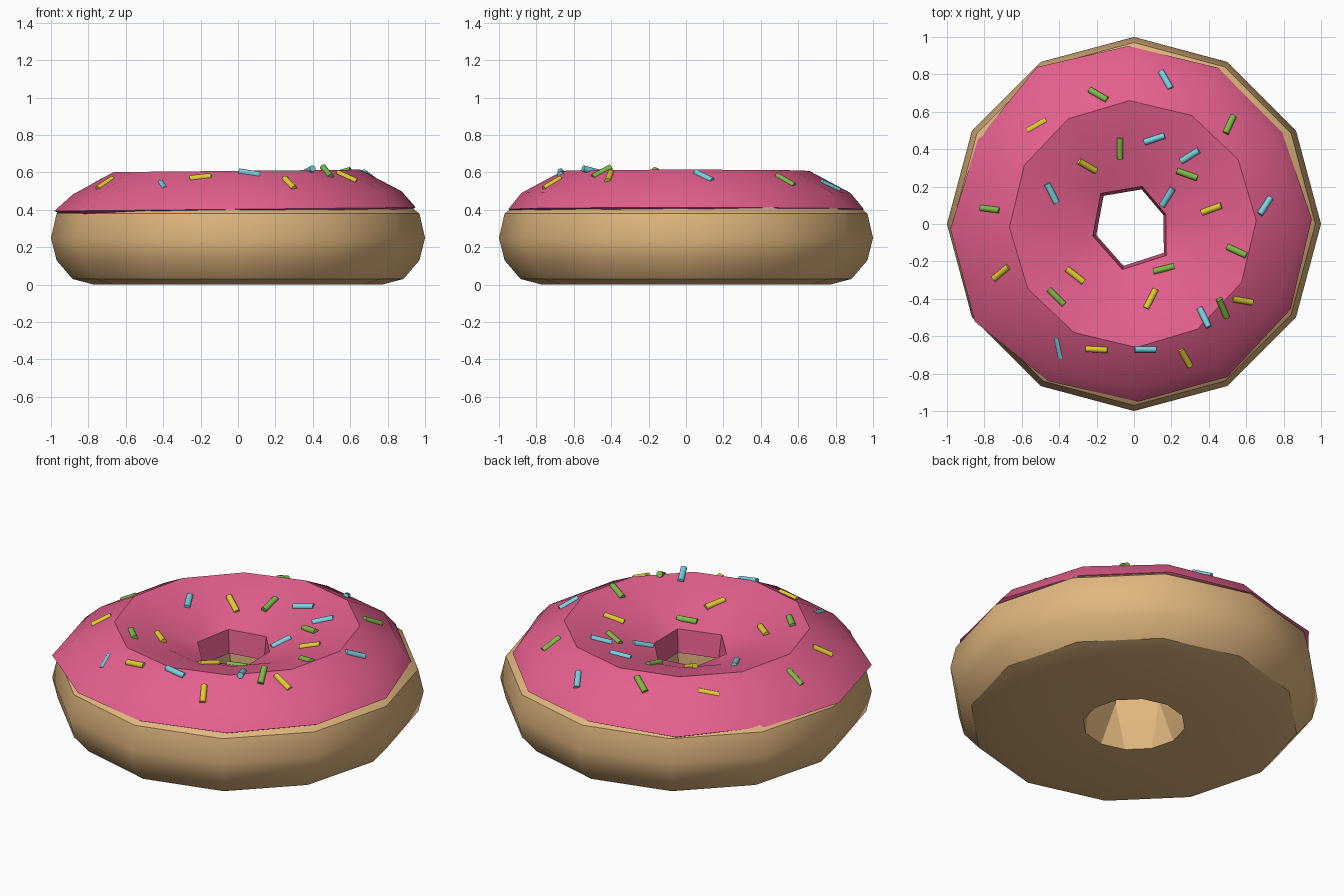
import bpy, bmesh
from math import radians, cos, sin
from mathutils import Vector, Matrix
from mathutils.bvhtree import BVHTree

cube = bpy.data.objects.get("Cube")
if cube:
    bpy.data.objects.remove(cube, do_unlink=True)

SIDES = 12


def material(name, colour):
    mat = bpy.data.materials.new(name)
    mat.use_nodes = True
    mat.diffuse_color = (*colour, 1)
    shader = next(n for n in mat.node_tree.nodes if n.type == "BSDF_PRINCIPLED")
    shader.inputs["Base Color"].default_value = (*colour, 1)
    shader.inputs["Roughness"].default_value = 0.7
    return mat


def add_object(name, bm, mat):
    mesh = bpy.data.meshes.new(name)
    bm.to_mesh(mesh)
    mesh.materials.append(mat)
    obj = bpy.data.objects.new(name, mesh)
    bpy.context.collection.objects.link(obj)
    bpy.ops.object.select_all(action="DESELECT")
    obj.select_set(True)
    bpy.context.view_layer.objects.active = obj
    bpy.ops.object.shade_smooth_by_angle(angle=radians(30))


def ring_solid(profile, turn=0):
    """Closed ring from (radius, height, is_hexagon) rows; hexagon rows pair up
    neighbouring corners so the hole has half as many sides."""
    bm = bmesh.new()
    rings = []
    for radius, height, hexagon in profile:
        ring = []
        for k in range(SIDES):
            step = k - k % 2 + 0.5 if hexagon else k
            a = radians(turn + step * 360 / SIDES)
            r = radius[k] if isinstance(radius, list) else radius
            ring.append(bm.verts.new((r * cos(a), r * sin(a), height)))
        rings.append(ring)
    for low, high in zip(rings, rings[1:] + rings[:1]):
        for k in range(SIDES):
            n = (k + 1) % SIDES
            bm.faces.new((low[k], low[n], high[n], high[k]))
    bmesh.ops.remove_doubles(bm, verts=bm.verts, dist=0.0001)
    bmesh.ops.recalc_face_normals(bm, faces=bm.faces)
    return bm


dough_mat = material("baked dough", (0.75, 0.47, 0.21))
icing_mat = material("pink icing", (0.78, 0.115, 0.27))
sprinkle_mats = {
    "blue": material("sky blue", (0.19, 0.64, 0.75)),
    "yellow": material("yellow", (0.75, 0.61, 0.03)),
    "green": material("leaf green", (0.21, 0.49, 0.06)),
}

# Dough ring with a flat base
dough = ring_solid([
    (0.275, 0, False), (0.77, 0, False), (0.885, 0.03, False),
    (0.97, 0.13, False), (1, 0.25, False), (0.97, 0.38, False),
    (0.89, 0.44, False), (0.82, 0.47, False), (0.6, 0.55, False),
    (0.34, 0.45, False), (0.25, 0.39, True), (0.235, 0.25, True),
])
add_object("dough", dough, dough_mat)

# Icing cap with an uneven lip and hole, tilted slightly
lip = [0.955, 0.935, 0.95, 0.952, 0.985, 0.945, 0.978, 0.995, 0.955, 0.95, 0.96, 0.957]
rim = [r for r in (0.182, 0.207, 0.238, 0.225, 0.25, 0.244) for _ in range(2)]
icing = ring_solid([
    ([r - 0.035 for r in lip], 0.385, False), (lip, 0.403, False), (0.88, 0.49, False),
    (0.66, 0.608, False), (0.42, 0.55, False), (rim, 0.468, True),
    ([r * 0.92 for r in rim], 0.335, True), (0.27, 0.35, True), (0.35, 0.42, False),
    (0.6, 0.5, False),
], turn=1.6)
bmesh.ops.transform(icing, verts=icing.verts, matrix=Matrix.Rotation(-0.01, 4, "Y"))
add_object("icing", icing, icing_mat)

# Sprinkles: x, y, heading in degrees and, for sunken ones, depth below the icing
SPRINKLES = {
    "blue": [(.17, .77, -60), (.11, .455, 18), (.3, .365, 32), (-.44, .165, -63),
             (.18, .145, 58), (.7, .095, 57), (.375, -.5, -64), (-.405, -.665, -78, .012),
             (.06, -.67, 0)],
    "yellow": [(-.52, .53, 30, .01), (-.25, .31, -30), (.415, .08, 20), (-.71, -.26, 40),
               (-.315, -.275, -38), (.09, -.4, 63), (.58, -.41, -10), (-.2, -.67, -3),
               (.275, -.715, -60)],
    "green": [(-.19, .69, -30), (.51, .53, 65), (-.075, .405, 90), (.285, .265, -20),
              (-.77, .08, -8, .005), (.55, -.145, -25), (.16, -.24, 14), (-.415, -.39, -45),
              (.475, -.45, -67)],
}
surface = BVHTree.FromBMesh(icing)
for colour, places in SPRINKLES.items():
    sprinkles = bmesh.new()
    for x, y, heading, *sunk in places:
        spot, normal, _, _ = surface.ray_cast(Vector((x, y, 2)), Vector((0, 0, -1)))
        a = radians(heading)
        along = Vector((cos(a), sin(a), 0))
        along.z = -along.dot(normal) / normal.z
        turn = along.to_track_quat("Z", "Y").to_matrix().to_4x4()
        place = Matrix.Translation(spot - normal * sum(sunk)) @ turn
        bmesh.ops.create_cone(sprinkles, cap_ends=True, segments=16, radius1=0.017,
                              radius2=0.017, depth=0.115, matrix=place)
    add_object(colour + "_sprinkles", sprinkles, sprinkle_mats[colour])
    sprinkles.free()
dough.free()
icing.free()
